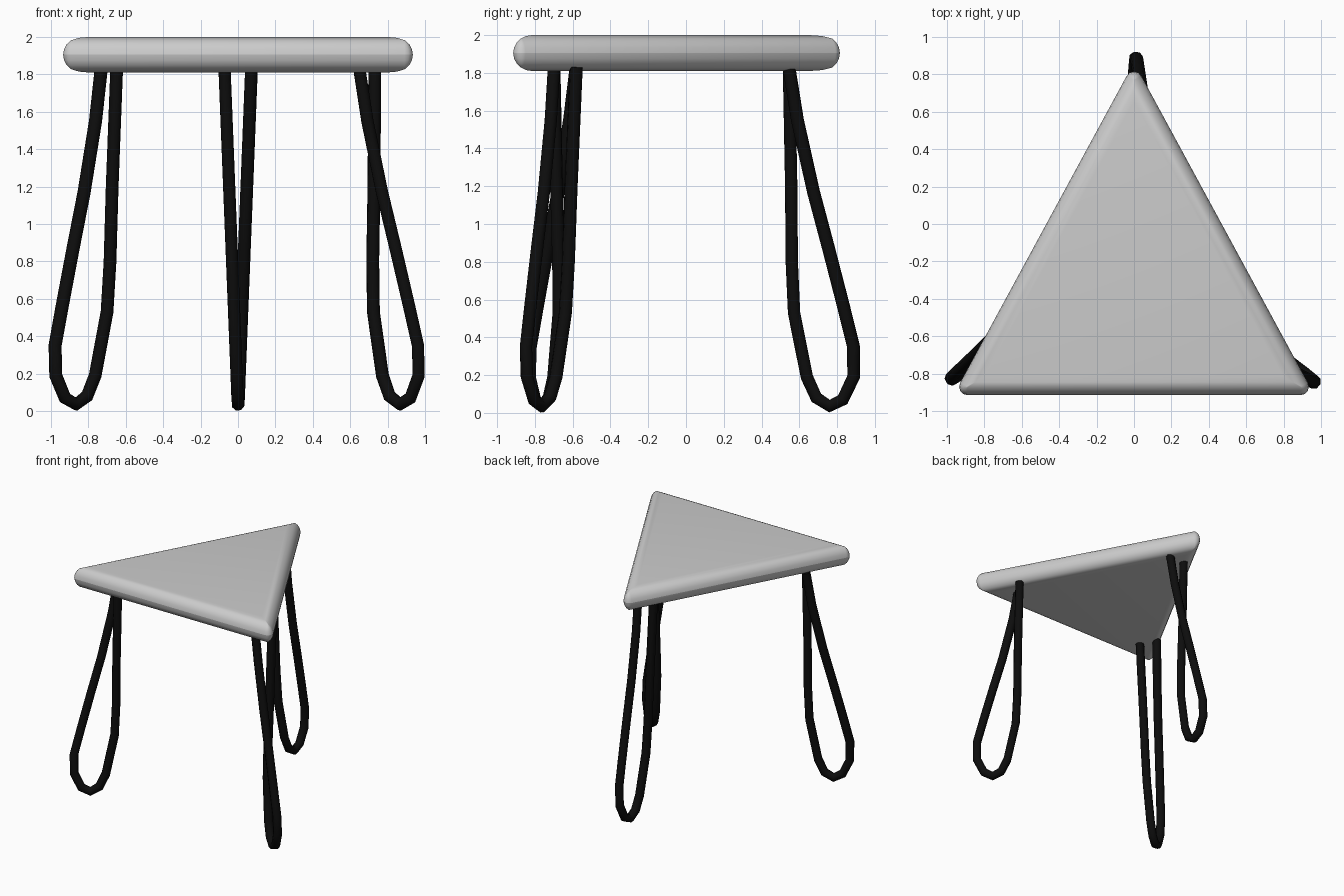
import bpy, bmesh
from math import sin, cos, pi, radians
from mathutils import Vector

cube = bpy.data.objects.get("Cube")
if cube:
    bpy.data.objects.remove(cube, do_unlink=True)


def material(name, value):
    mat = bpy.data.materials.new(name)
    mat.use_nodes = True
    color = (value, value, value, 1)
    mat.diffuse_color = color
    mat.node_tree.nodes["Principled BSDF"].inputs["Base Color"].default_value = color
    return mat


seat_grey = material("seat grey", 0.6)
leg_black = material("leg black", 0.004)

# Seat: triangular cushion, rounded over towards the top and bottom
CORNER, ROUND, HALF, MID = 0.045, 0.1, 0.095, 1.905
TRIANGLE = [Vector((-0.89, -0.87)), Vector((0.89, -0.87)), Vector((0, 0.77))]
STEPS, ARC = 5, 4


def outline(inset):
    """Triangle outline moved inwards; its corner arcs shrink to points."""
    radius = max(CORNER - inset, 0)
    shrink = max(inset - CORNER, 0)
    points = []
    for i, corner in enumerate(TRIANGLE):
        into = (corner - TRIANGLE[i - 1]).normalized()
        away = (TRIANGLE[(i + 1) % 3] - corner).normalized()
        n1, n2 = Vector((into.y, -into.x)), Vector((away.y, -away.x))
        centre = corner - (n1 + n2) * shrink / (1 + n1.dot(n2))
        for k in range(ARC + 1):
            points.append(centre + n1.slerp(n2, k / ARC) * radius)
    return points


bm = bmesh.new()
rings = []
for j in range(-STEPS, STEPS + 1):
    a = j / STEPS * pi / 2
    z = MID + HALF * sin(a)
    rings.append([bm.verts.new((p.x, p.y, z)) for p in outline(ROUND * (1 - cos(a)))])
for low, high in zip(rings, rings[1:]):
    for i in range(len(low)):
        bm.faces.new((low[i - 1], low[i], high[i], high[i - 1]))
bm.faces.new(rings[-1])
bm.faces.new(rings[0][::-1])
bmesh.ops.remove_doubles(bm, verts=bm.verts, dist=0.0005)
bmesh.ops.recalc_face_normals(bm, faces=bm.faces)
# Seam around the middle of the rim
for edge in bm.edges:
    if all(abs(v.co.z - MID) < 0.001 for v in edge.verts):
        edge.smooth = False
mesh = bpy.data.meshes.new("seat")
bm.to_mesh(mesh)
bm.free()
mesh.materials.append(seat_grey)
seat = bpy.data.objects.new("seat", mesh)
bpy.context.collection.objects.link(seat)
bpy.context.view_layer.objects.active = seat
seat.select_set(True)
bpy.ops.object.shade_smooth_by_angle(angle=radians(35))

# Legs: bent rod loops, as (distance outwards, height), outer strand first
OUTER = [(0, 1.83), (0.045, 1.55), (0.13, 1.17), (0.21, 0.87), (0.29, 0.56),
         (0.342, 0.35), (0.342, 0.19), (0.285, 0.07)]
BOTTOM = (0.215, 0.036)
INNER = [(0.145, 0.08), (0.095, 0.19), (0.065, 0.34), (0.027, 0.53),
         (0.015, 0.8), (0.012, 1.2), (0, 1.83)]
SPREAD = 0.072


def hairpin_leg(name, top, angle):
    out = Vector((cos(angle), sin(angle)))
    side = Vector((out.y, -out.x))
    strands = [(p, 1) for p in OUTER] + [(BOTTOM, 0)] + [(p, -1) for p in INNER]
    curve = bpy.data.curves.new(name, "CURVE")
    curve.dimensions = "3D"
    curve.bevel_depth = 0.035
    curve.bevel_resolution = 2
    curve.use_fill_caps = True
    spline = curve.splines.new("POLY")
    spline.points.add(len(strands) - 1)
    for point, ((u, z), sign) in zip(spline.points, strands):
        xy = Vector(top) + out * u + side * sign * SPREAD * z / 1.83
        point.co = (xy.x, xy.y, z, 1)
    curve.materials.append(leg_black)
    bpy.context.collection.objects.link(bpy.data.objects.new(name, curve))


hairpin_leg("back_leg", (0, 0.545), radians(90))
hairpin_leg("front_right_leg", (-0.69, -0.64), radians(215))
hairpin_leg("front_left_leg", (0.69, -0.64), radians(-35))
